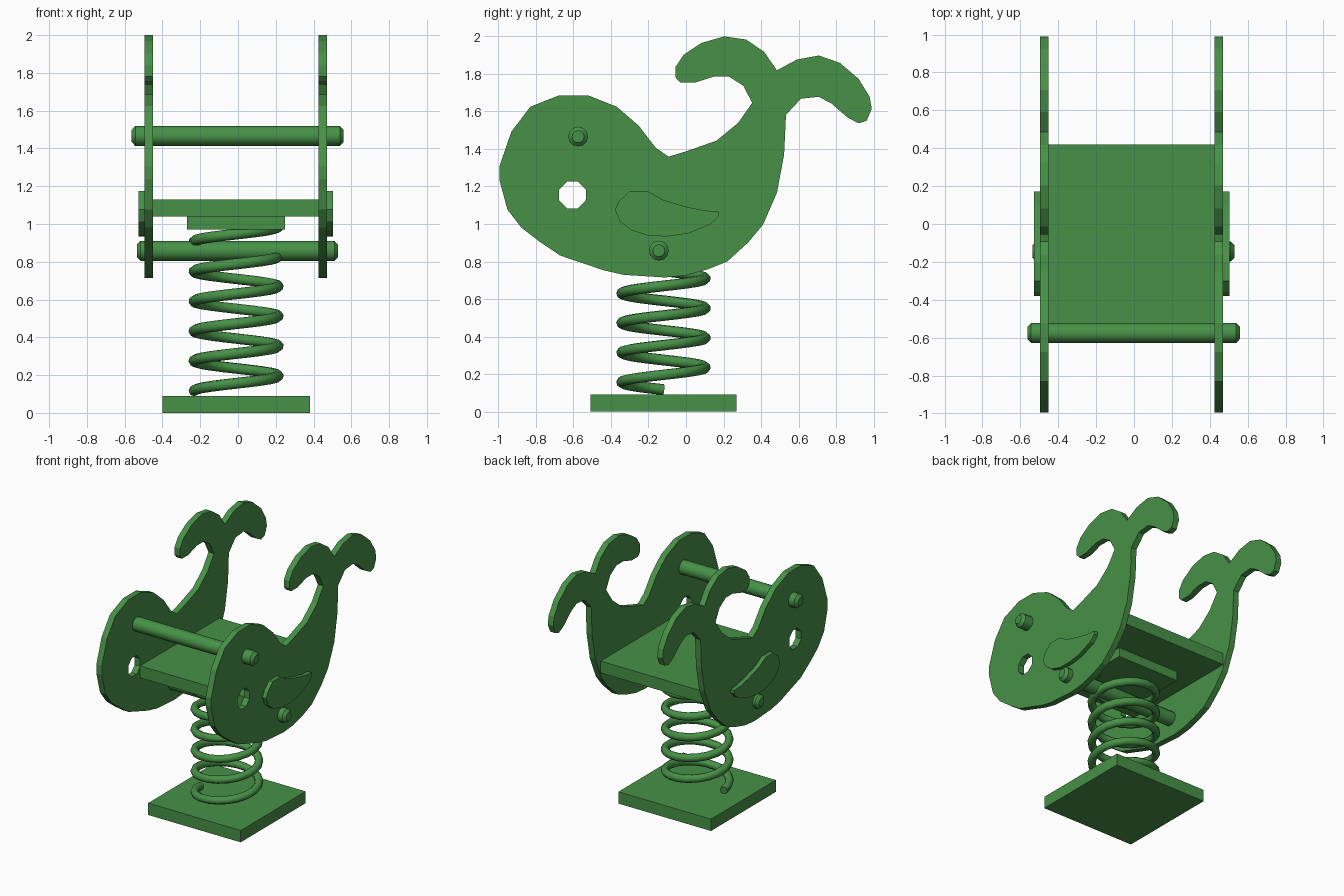
import bpy, bmesh, math

if "Cube" in bpy.data.objects:
    bpy.data.objects.remove(bpy.data.objects["Cube"], do_unlink=True)

GREEN = (0.063, 0.283, 0.063, 1.0)
paint = bpy.data.materials.new("playground green")
paint.use_nodes = True
paint.diffuse_color = GREEN
paint.node_tree.nodes["Principled BSDF"].inputs["Base Color"].default_value = GREEN

CX, CY = -0.01, -0.12          # spring axis


def activate(obj):
    bpy.ops.object.select_all(action='DESELECT')
    obj.select_set(True)
    bpy.context.view_layer.objects.active = obj


def box(name, x0, x1, y0, y1, z0, z1):
    bpy.ops.mesh.primitive_cube_add(size=1, location=((x0 + x1) / 2, (y0 + y1) / 2, (z0 + z1) / 2))
    obj = bpy.context.object
    obj.name = name
    obj.scale = (x1 - x0, y1 - y0, z1 - z0)
    obj.data.materials.append(paint)
    return obj


def bar(name, x0, x1, y, z, radius):
    """Round crossbar along x with chamfered ends."""
    bpy.ops.mesh.primitive_cylinder_add(vertices=12, radius=radius, depth=x1 - x0,
                                        location=((x0 + x1) / 2, y, z),
                                        rotation=(0, math.pi / 2, 0))
    obj = bpy.context.object
    obj.name = name
    obj.data.materials.append(paint)
    bpy.ops.object.shade_smooth_by_angle(angle=math.radians(35))
    bevel = obj.modifiers.new("end chamfer", 'BEVEL')
    bevel.width = 0.02
    bevel.limit_method = 'ANGLE'
    bevel.angle_limit = math.radians(60)
    return obj


def finish_curve(name, curve):
    """Turn a curve into a clean mesh object."""
    obj = bpy.data.objects.new(name, curve)
    bpy.context.collection.objects.link(obj)
    activate(obj)
    bpy.ops.object.convert(target='MESH')
    obj = bpy.context.object
    bm = bmesh.new()
    bm.from_mesh(obj.data)
    bmesh.ops.remove_doubles(bm, verts=bm.verts, dist=0.0005)
    bmesh.ops.recalc_face_normals(bm, faces=bm.faces)
    bm.to_mesh(obj.data)
    bm.free()
    obj.data.materials.clear()
    obj.data.materials.append(paint)
    return obj


def plate(name, loops, x0, x1):
    """Flat board in the y-z plane; extra loops become holes."""
    curve = bpy.data.curves.new(name, 'CURVE')
    curve.dimensions = '2D'
    curve.fill_mode = 'BOTH'
    curve.extrude = (x1 - x0) / 2
    for loop in loops:
        spline = curve.splines.new('POLY')
        spline.points.add(len(loop) - 1)
        for p, (y, z) in zip(spline.points, loop):
            p.co = (y, z, 0, 1)
        spline.use_cyclic_u = True
    obj = finish_curve(name, curve)
    obj.rotation_euler = (math.pi / 2, 0, math.pi / 2)
    obj.location.x = (x0 + x1) / 2
    for poly in obj.data.polygons:
        poly.use_smooth = False
    return obj


# Whale silhouette (y, z): head, back, tail flukes, belly
whale = [
    (-.995, 1.237), (-.995, 1.306), (-.931, 1.492), (-.83, 1.625), (-.676, 1.686),
    (-.523, 1.686), (-.369, 1.625), (-.252, 1.524), (-.162, 1.407), (-.093, 1.359),
    (-.003, 1.386), (.162, 1.444), (.279, 1.54), (.353, 1.646), (.305, 1.737),
    (.23, 1.785), (.146, 1.785), (.045, 1.753), (-.03, 1.753), (-.055, 1.78),
    (-.055, 1.838), (-.013, 1.902), (.082, 1.965), (.204, 2.0), (.321, 1.983),
    (.416, 1.918), (.485, 1.819), (.592, 1.877), (.708, 1.898), (.82, 1.859),
    (.92, 1.774), (.979, 1.678), (.99, 1.614), (.963, 1.55), (.92, 1.537),
    (.862, 1.567), (.777, 1.641), (.708, 1.678), (.613, 1.668), (.533, 1.582),
    (.523, 1.37), (.485, 1.167), (.411, .997), (.332, .902), (.22, .80),
    (.114, .758), (-.003, .726), (-.114, .715), (-.332, .729), (-.438, .753),
    (-.671, .832), (-.782, .907), (-.878, .981), (-.952, 1.077)]
hole = [(-.605 + .077 * math.cos(math.radians(22.5 + 45 * i)),
         1.155 + .077 * math.sin(math.radians(22.5 + 45 * i))) for i in range(8)]
fin = [(-.379, 1.077), (-.358, 1.12), (-.30, 1.175), (-.204, 1.175), (-.125, 1.13),
       (-.003, 1.093), (.098, 1.072), (.172, 1.066), (.172, 1.04), (.13, .997),
       (.013, .95), (-.098, .934), (-.194, .936), (-.289, .966), (-.353, 1.013)]

# Side panels and raised fins
plate("left_panel", [whale, hole], 0.425, 0.471)
plate("right_panel", [whale, hole], -0.496, -0.45)
plate("left_fin", [fin], 0.469, 0.503)
plate("right_fin", [fin], -0.528, -0.494)

# Seat, its mounting block and the ground plate
box("seat", -0.452, 0.427, -0.535, 0.42, 1.04, 1.13)
box("seat_mount", CX - 0.26, CX + 0.26, CY - 0.26, CY + 0.26, 0.97, 1.04)
box("base_plate", -0.40, 0.38, -0.51, 0.27, 0.0, 0.09)

# Handlebar and footrest
bar("handlebar", -0.563, 0.559, -0.575, 1.466, 0.053)
bar("footrest", -0.536, 0.53, -0.145, 0.858, 0.053)

# Coil spring
TURNS, STEPS, PITCH = 5.5, 20, 0.158
coil = bpy.data.curves.new("spring", 'CURVE')
coil.dimensions = '3D'
coil.bevel_depth = 0.029
coil.bevel_resolution = 2
coil.use_fill_caps = True
count = int(TURNS * STEPS) + 1
path = coil.splines.new('POLY')
path.points.add(count - 1)
for i, p in enumerate(path.points):
    a = math.pi + 2 * math.pi * i / STEPS
    p.co = (CX + 0.223 * math.cos(a), CY + 0.223 * math.sin(a), 0.117 + PITCH * i / STEPS, 1)
spring = finish_curve("spring", coil)
activate(spring)
bpy.ops.object.shade_smooth_by_angle(angle=math.radians(50))
